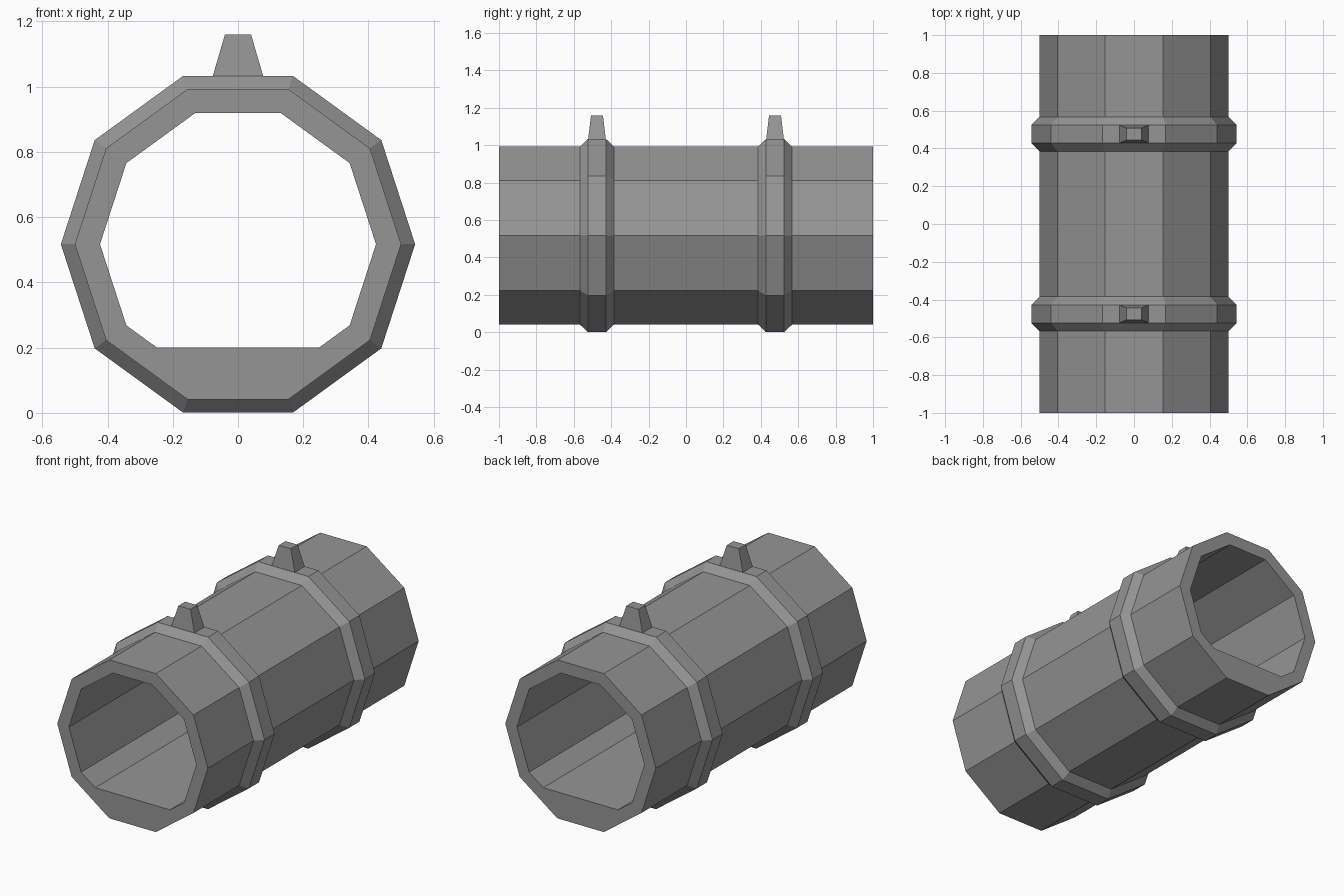
import bpy
import bmesh
from math import cos, sin, pi

cube = bpy.data.objects.get("Cube")
if cube:
    bpy.data.objects.remove(cube, do_unlink=True)

SIDES = 10
AXIS_Z = 0.517
FLOOR_Z = 0.2
OUTER, INNER, BAND = 0.5, 0.423, 0.543

grey = bpy.data.materials.new("grey")
grey.use_nodes = True
grey.diffuse_color = (0.3, 0.3, 0.3, 1)
grey.node_tree.nodes["Principled BSDF"].inputs["Base Color"].default_value = (0.3, 0.3, 0.3, 1)


def decagon(radius):
    """Points (x, z) of a ten-sided section, flat at top and bottom."""
    return [(radius * cos(2 * pi * i / SIDES), AXIS_Z + radius * sin(2 * pi * i / SIDES))
            for i in range(SIDES)]


def floored(points):
    """Lift the two lowest points along their edges up to the floor."""
    result = []
    for i, (x, z) in enumerate(points):
        if z < FLOOR_Z:
            above = points[i - 1] if x < 0 else points[(i + 1) % SIDES]
            t = (FLOOR_Z - z) / (above[1] - z)
            x, z = x + t * (above[0] - x), FLOOR_Z
        result.append((x, z))
    return result


def loft(name, sections, closed=False, caps=False):
    """Join sections (y or z placed by the caller) with quads."""
    bm = bmesh.new()
    loops = [[bm.verts.new(p) for p in s] for s in sections]
    n = len(loops[0])
    pairs = list(zip(loops, loops[1:]))
    if closed:
        pairs.append((loops[-1], loops[0]))
    for a, b in pairs:
        for i in range(n):
            j = (i + 1) % n
            bm.faces.new((a[i], a[j], b[j], b[i]))
    if caps:
        bm.faces.new(loops[0])
        bm.faces.new(loops[-1])
    bmesh.ops.recalc_face_normals(bm, faces=bm.faces)
    mesh = bpy.data.meshes.new(name)
    bm.to_mesh(mesh)
    bm.free()
    mesh.materials.append(grey)
    obj = bpy.data.objects.new(name, mesh)
    bpy.context.collection.objects.link(obj)
    return obj


def at_y(points, y):
    return [(x, y, z) for x, z in points]


# Hollow pipe with a level floor inside
outside, inside = decagon(OUTER), floored(decagon(INNER))
loft("pipe_shell", [at_y(outside, -1), at_y(outside, 1),
                    at_y(inside, 1), at_y(inside, -1)], closed=True)

# Bevelled bands, each with a tapered peg on top
band_top = AXIS_Z + BAND * sin(2 * pi / 5)
for label, y in (("front", -0.476), ("back", 0.476)):
    profile = [(OUTER, -0.091), (BAND, -0.048), (BAND, 0.048), (OUTER, 0.091)]
    loft(label + "_band", [at_y(decagon(r), y + dy) for r, dy in profile])

    peg = []
    for hx, hy, z in ((0.077, 0.047, band_top), (0.04, 0.032, 1.16)):
        peg.append([(sx * hx, y + sy * hy, z)
                    for sx, sy in ((-1, -1), (1, -1), (1, 1), (-1, 1))])
    loft(label + "_peg", peg, caps=True)
